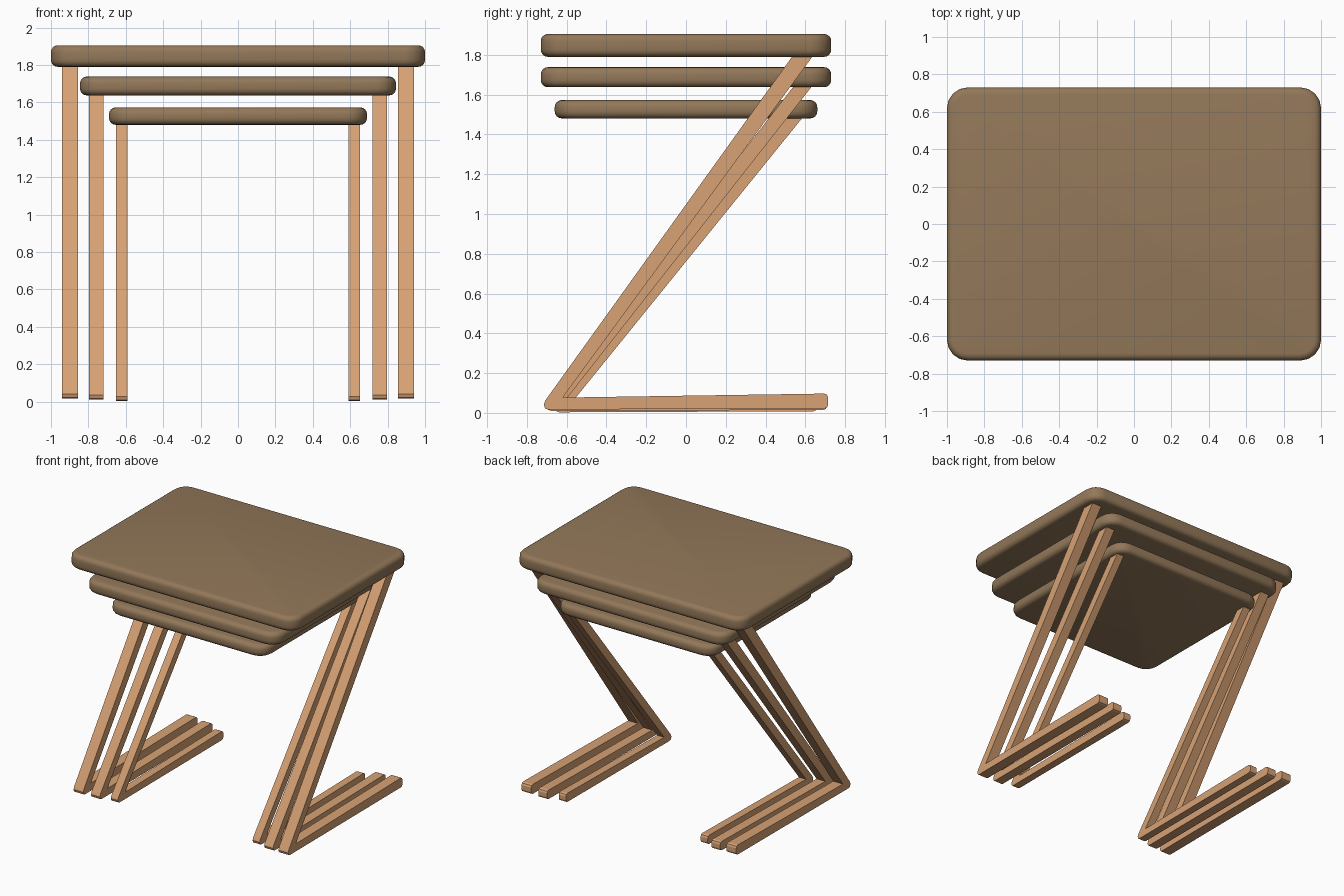
import bpy, bmesh

if "Cube" in bpy.data.objects:
    bpy.data.objects.remove(bpy.data.objects["Cube"])


def material(name, rgb):
    m = bpy.data.materials.new(name)
    m.diffuse_color = (*rgb, 1)
    m.use_nodes = True
    m.node_tree.nodes["Principled BSDF"].inputs["Base Color"].default_value = m.diffuse_color
    return m


BROWN = material("walnut brown", (0.29, 0.187, 0.10))
TAN = material("light tan wood", (0.68, 0.36, 0.175))


def finish(bm, name, mat, angle):
    bmesh.ops.recalc_face_normals(bm, faces=bm.faces)
    me = bpy.data.meshes.new(name)
    bm.to_mesh(me)
    bm.free()
    ob = bpy.data.objects.new(name, me)
    bpy.context.collection.objects.link(ob)
    me.materials.append(mat)
    bpy.ops.object.select_all(action='DESELECT')
    ob.select_set(True)
    bpy.context.view_layer.objects.active = ob
    bpy.ops.object.shade_smooth_by_angle(angle=angle)
    return ob


def table_top(name, hx, hy, z0, z1):
    """Plate with rounded corners in plan and softened rims."""
    bm = bmesh.new()
    bmesh.ops.create_cube(bm, size=1)
    for v in bm.verts:
        v.co = (v.co.x * 2 * hx, v.co.y * 2 * hy, z0 + (v.co.z + 0.5) * (z1 - z0))
    upright = [e for e in bm.edges if abs(e.verts[0].co.z - e.verts[1].co.z) > 0.01]
    bmesh.ops.bevel(bm, geom=upright, offset=0.11, segments=4, profile=0.5, affect='EDGES')
    rim = [e for e in bm.edges if abs(e.verts[0].co.z - e.verts[1].co.z) < 0.001]
    bmesh.ops.bevel(bm, geom=rim, offset=0.036, segments=4, profile=0.5, affect='EDGES')
    finish(bm, name, BROWN, 0.8)


def leg(name, x0, x1, profile):
    """Side profile (y, z) extruded across x."""
    bm = bmesh.new()
    f = bm.faces.new([bm.verts.new((x0, y, z)) for y, z in profile])
    ext = bmesh.ops.extrude_face_region(bm, geom=[f])
    for v in ext['geom']:
        if isinstance(v, bmesh.types.BMVert):
            v.co.x = x1
    finish(bm, name, TAN, 0.4)


def z_profile(front, back, floor, h, top_a, top_b, top_z, inner):
    """Sloping upright joined to a floor runner, with rounded ends."""
    t0, t1 = floor + h, floor + h + 0.02      # runner top, front and back
    b1 = floor + 0.005                        # runner underside at the back
    return [
        (top_a, top_z), (front + 0.008, floor + 0.046), (front, floor + 0.024),
        (front + 0.006, floor + 0.006), (front + 0.022, floor),
        (back - 0.02, b1), (back - 0.006, b1 + 0.006), (back, b1 + 0.02),
        (back, t1 - 0.02), (back - 0.006, t1 - 0.006), (back - 0.02, t1),
        (inner, t0), (top_b, top_z),
    ]


# name, top (half x, half y, z low, z high), leg x range,
# profile (front, back, floor, runner height, upright top y range, inner corner y)
TABLES = [
    ("large", (1.0, 0.73, 1.79, 1.905), (0.855, 0.94),
     (-0.715, 0.715, 0.017, 0.06, 0.535, 0.637, -0.62)),
    ("medium", (0.845, 0.73, 1.637, 1.738), (0.72, 0.797),
     (-0.70, 0.71, 0.01, 0.056, 0.54, 0.632, -0.605)),
    ("small", (0.69, 0.66, 1.48, 1.573), (0.59, 0.652),
     (-0.66, 0.66, 0.003, 0.054, 0.503, 0.585, -0.57)),
]

for size, top, (xa, xb), (fr, bk, fl, h, ta, tb, inner) in TABLES:
    table_top(size + "_table_top", *top)
    prof = z_profile(fr, bk, fl, h, ta, tb, top[2] + 0.003, inner)
    for side, s in (("right", 1), ("left", -1)):
        leg(f"{size}_{side}_leg", s * xa, s * xb, prof)
